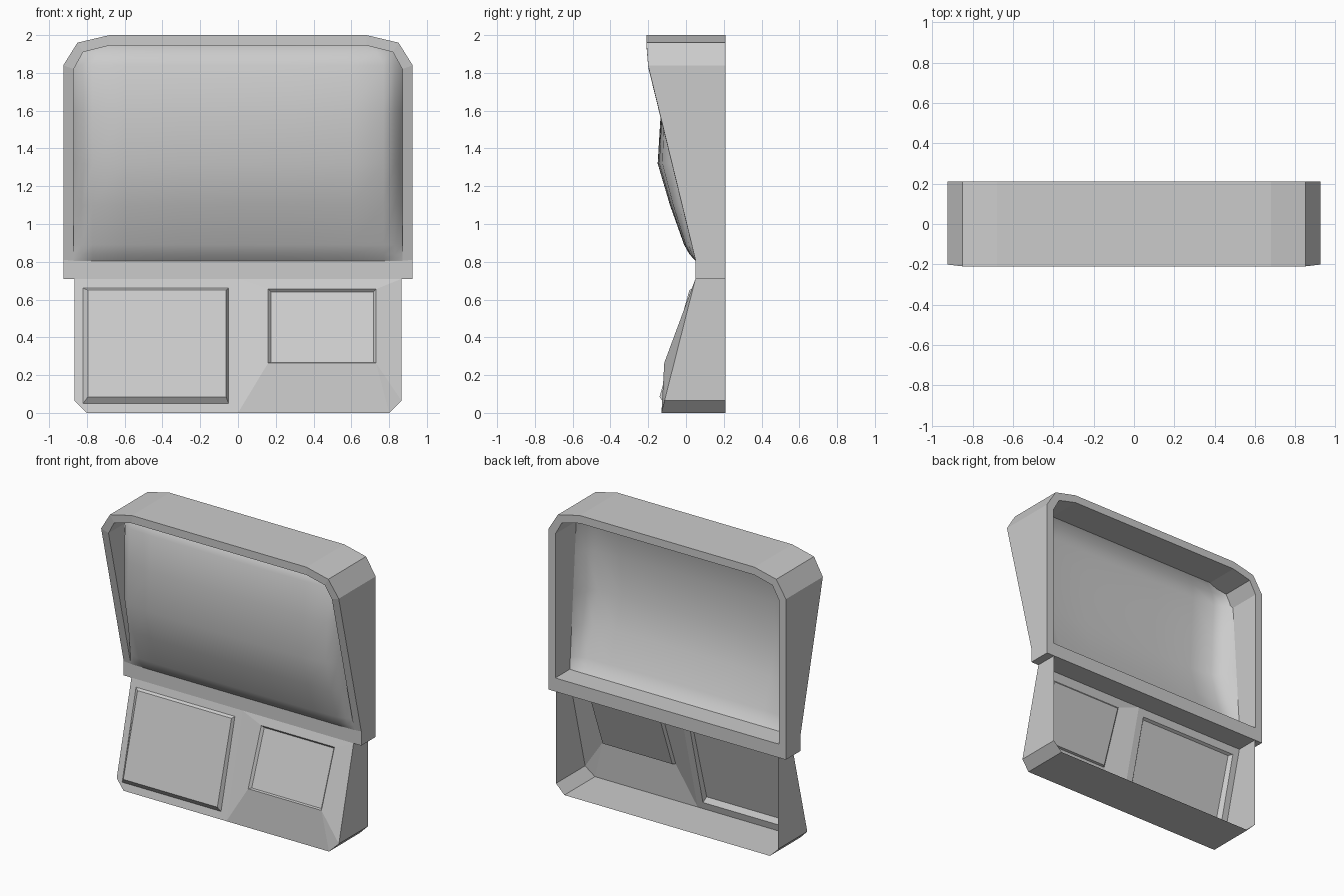
import bpy, bmesh

if "Cube" in bpy.data.objects:
    bpy.data.objects.remove(bpy.data.objects["Cube"])

BACK = 0.21


def finish(bm, name, smooth=False):
    bmesh.ops.remove_doubles(bm, verts=bm.verts, dist=0.0005)
    bmesh.ops.recalc_face_normals(bm, faces=bm.faces)
    me = bpy.data.meshes.new(name)
    bm.to_mesh(me)
    bm.free()
    ob = bpy.data.objects.new(name, me)
    bpy.context.collection.objects.link(ob)
    if smooth:
        for p in me.polygons:
            p.use_smooth = True
    return ob


def lerp_table(z, table):
    for (z0, y0), (z1, y1) in zip(table, table[1:]):
        if z <= z1:
            return y0 + (y1 - y0) * (z - z0) / (z1 - z0)
    return table[-1][1]


def bridge(bm, a, b):
    n = len(a)
    for i in range(n):
        j = (i + 1) % n
        bm.faces.new((a[i], a[j], b[j], b[i]))


# Upper hood: deep ring with a leaning front edge
HOOD = [(0.71, 0.05), (0.81, 0.05), (1.83, -0.20), (1.95, -0.21), (2.0, -0.21)]


def full_loop(half):
    return half + [(-x, z) for x, z in reversed(half)]


outer = full_loop([(0.925, 0.71), (0.925, 0.81), (0.925, 1.84), (0.85, 1.96), (0.68, 2.0)])
inner = full_loop([(0.82, 0.805), (0.87, 0.806), (0.87, 1.82), (0.82, 1.91), (0.68, 1.945)])
bm = bmesh.new()
rings = []
for loop, front in ((outer, True), (outer, False), (inner, False), (inner, True)):
    rings.append([bm.verts.new((x, lerp_table(z, HOOD) if front else BACK, z)) for x, z in loop])
for i in range(4):
    bridge(bm, rings[i], rings[(i + 1) % 4])
finish(bm, "screen_hood")

# Bulging screen inside the hood
xs = [-0.87, -0.83, -0.77, -0.6, -0.3, 0, 0.3, 0.6, 0.77, 0.83, 0.87]
fall = [0, 0.55, 0.85, 0.95, 0.99, 1, 0.99, 0.95, 0.85, 0.55, 0]
profile = [(0.805, 0.05), (0.84, 0.018), (0.89, -0.01), (1.1, -0.085), (1.32, -0.15),
           (1.6, -0.133), (1.84, -0.115), (1.91, -0.08), (1.945, -0.03)]
bm = bmesh.new()
rows = []
for z, y in profile:
    edge = 0.05 - 0.08 * (z - 0.805) / 1.14
    squeeze = 1 if z < 1.85 else (0.95 if z < 1.93 else 0.85)
    rows.append([bm.verts.new((x * squeeze, edge + (y - edge) * f, z)) for x, f in zip(xs, fall)])
for r0, r1 in zip(rows, rows[1:]):
    for i in range(len(xs) - 1):
        bm.faces.new((r0[i], r0[i + 1], r1[i + 1], r1[i]))
screen = finish(bm, "screen", True)
if sum(p.normal.y for p in screen.data.polygons) > 0:
    screen.data.flip_normals()


# Lower console: thin shell open at the back, two framed panels on the front
def base_y(z):
    return 0.05 - 0.18 * (0.71 - z) / 0.71


def rect(bm, s, x0, x1, z0, z1, y0, y1):
    return [bm.verts.new(p) for p in ((s * x0, y1, z1), (s * x1, y1, z1),
                                      (s * x1, y0, z0), (s * x0, y0, z0))]


def console_half(bm, s, border, face):
    o = [bm.verts.new((s * x, base_y(z), z)) for x, z in
         ((0, 0.71), (0.865, 0.71), (0.865, 0.065), (0.80, 0), (0, 0))]
    r = rect(bm, s, *border)
    f = rect(bm, s, *face)
    for q in ((o[0], o[1], r[1], r[0]), (o[1], o[2], r[2], r[1]), (o[2], o[3], r[2]),
              (o[3], o[4], r[3], r[2]), (o[4], o[0], r[0], r[3])):
        bm.faces.new(q)
    bridge(bm, r, f)
    bm.faces.new(f)
    # side and bottom walls
    b = [bm.verts.new((v.co.x, BACK, v.co.z)) for v in o]
    for i in (1, 2, 3):
        bm.faces.new((o[i], o[i + 1], b[i + 1], b[i]))


bm = bmesh.new()
console_half(bm, -1, (0.05, 0.82, 0.05, 0.66, base_y(0.05), base_y(0.66)),
             (0.063, 0.795, 0.085, 0.65, -0.14, 0.018))
console_half(bm, 1, (0.16, 0.73, 0.265, 0.655, -0.115, 0.03),
             (0.175, 0.717, 0.268, 0.64, -0.097, 0.042))
finish(bm, "lower_console")
